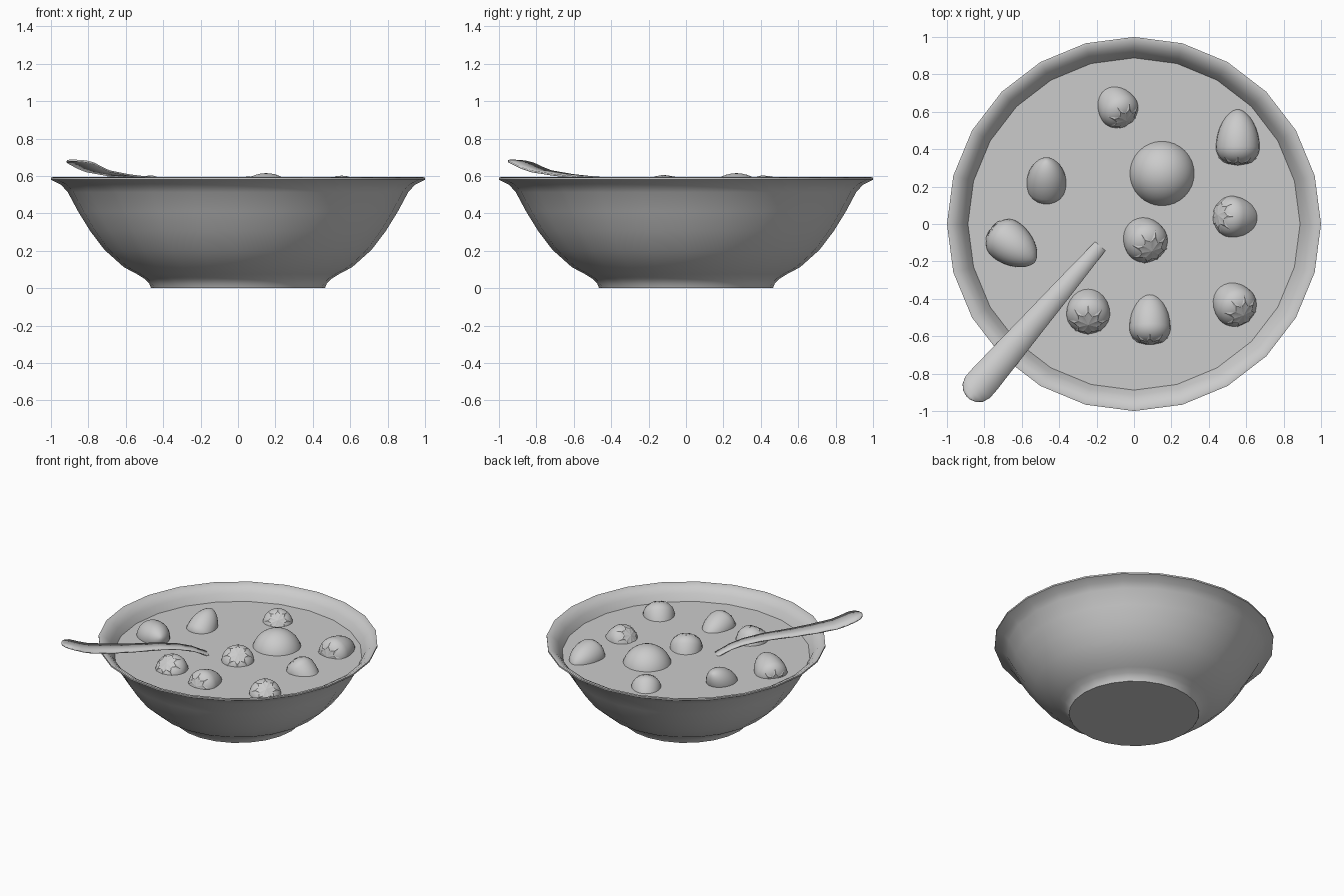
import bpy, bmesh
from math import sin, cos, pi, tau
from mathutils import Vector, Matrix

cube = bpy.data.objects.get("Cube")
if cube:
    bpy.data.objects.remove(cube, do_unlink=True)

grey = bpy.data.materials.new("plain_grey")
grey.use_nodes = True
grey.diffuse_color = (0.6, 0.6, 0.6, 1)
grey.node_tree.nodes["Principled BSDF"].inputs["Base Color"].default_value = grey.diffuse_color


def add_object(name, bm, angle=40, recalc=True):
    """Turn a bmesh into a smooth-shaded object."""
    if recalc:
        bmesh.ops.recalc_face_normals(bm, faces=bm.faces)
    mesh = bpy.data.meshes.new(name)
    bm.to_mesh(mesh)
    bm.free()
    mesh.materials.append(grey)
    obj = bpy.data.objects.new(name, mesh)
    bpy.context.collection.objects.link(obj)
    bpy.ops.object.select_all(action='DESELECT')
    bpy.context.view_layer.objects.active = obj
    obj.select_set(True)
    bpy.ops.object.shade_smooth_by_angle(angle=angle * pi / 180)
    return obj


def lathe(profile, steps):
    """Spin (radius, height) points around z."""
    bm = bmesh.new()
    verts = [bm.verts.new((r, 0, z)) for r, z in profile]
    edges = [bm.edges.new(pair) for pair in zip(verts, verts[1:])]
    bmesh.ops.spin(bm, geom=verts + edges, cent=(0, 0, 0), axis=(0, 0, 1),
                   angle=tau, steps=steps)
    bmesh.ops.remove_doubles(bm, verts=bm.verts, dist=0.0005)
    return bm


# Bowl with a foot, flared rim and inner wall
bowl_profile = [
    (0, 0), (0.465, 0), (0.475, 0.025), (0.50, 0.05), (0.54, 0.075),
    (0.61, 0.112), (0.714, 0.205), (0.79, 0.305), (0.855, 0.41),
    (0.91, 0.513), (0.945, 0.552), (1.0, 0.58), (1.0, 0.592),
    (0.985, 0.594), (0.945, 0.572), (0.915, 0.54), (0.888, 0.487),
    (0.83, 0.39), (0.69, 0.22), (0.5, 0.11), (0, 0.08)]
add_object("bowl", lathe(bowl_profile, 24), 50)

# Liquid surface
LEVEL = 0.487
bm = bmesh.new()
bmesh.ops.create_circle(bm, cap_ends=True, segments=24, radius=0.888,
                        matrix=Matrix.Translation((0, 0, LEVEL)))
add_object("liquid", bm)

# Round scoop in the middle
bm = bmesh.new()
bmesh.ops.create_uvsphere(bm, u_segments=32, v_segments=20, radius=0.18,
                          matrix=Matrix.Translation((0.15, 0.27, 0.435)))
add_object("scoop", bm)


def berry_point(theta, phi, grow=1.0):
    """Point on the berry skin: blunt at the crown (+z), tapering to the tip."""
    low = cos(theta) < 0
    r = 0.117 * sin(theta) ** (1.2 if low else 0.85) * grow
    z = cos(theta) * (0.205 if low else 0.092) * grow
    return Vector((r * cos(phi), r * sin(phi), z))


def berry(index, position, crown_dir, size=1.0):
    place = (Matrix.Translation(position)
             @ Vector(crown_dir).to_track_quat('Z', 'Y').to_matrix().to_4x4()
             @ Matrix.Scale(size, 4))
    # Body
    rings = 18
    skin = [berry_point(max(pi * i / rings, 0), 0) for i in range(rings)]
    bm = lathe([(p.x, p.z) for p in skin] + [(0, -0.205)], 24)
    bm.transform(place)
    add_object(f"berry_{index}", bm, 80)
    # Crown of thin pointed leaves
    bm = bmesh.new()
    leaves = 8
    for k in range(leaves):
        phi, half = tau * k / leaves, pi / leaves
        centre, left, right, ridge, tip = [
            bm.verts.new(berry_point(t, phi + side * half, 1.05))
            for t, side in ((0, 0), (0.4, -0.95), (0.4, 0.95), (0.6, 0), (0.98, 0))]
        for face in ((centre, left, ridge), (centre, ridge, right),
                     (left, tip, ridge), (ridge, tip, right)):
            bm.faces.new(face)
    bm.transform(place)
    add_object(f"berry_leaves_{index}", bm, 40, recalc=False)


# Berries: position, direction of the leafy end, size
berries = [
    ((-0.08, 0.61, 0.475), (0.40, -0.60, 0.55), 0.92),
    ((0.555, 0.41, 0.485), (0, -1, 0.05), 1.0),
    ((-0.468, 0.205, 0.455), (0, -0.72, -0.69), 0.93),
    ((-0.685, -0.085, 0.478), (-0.74, 0.56, -0.32), 1.0),
    ((0.52, 0.04, 0.478), (-0.75, 0.1, 0.55), 0.95),
    ((0.065, -0.095, 0.488), (0.32, -0.5, 0.75), 1.0),
    ((-0.245, -0.48, 0.482), (0, -0.6, 0.75), 1.0),
    ((0.085, -0.555, 0.478), (0, -0.95, 0.2), 0.95),
    ((0.545, -0.44, 0.482), (0.42, -0.5, 0.7), 0.98),
]
for i, args in enumerate(berries, 1):
    berry(i, *args)

# Spoon: (distance along handle, height, half width), dipped end first
spoon = [
    (-0.46, 0.41, 0.02), (-0.42, 0.40, 0.08), (-0.30, 0.38, 0.12),
    (-0.15, 0.40, 0.09), (-0.05, 0.45, 0.04), (0, 0.487, 0.037),
    (0.10, 0.535, 0.043), (0.20, 0.563, 0.049), (0.35, 0.583, 0.057),
    (0.55, 0.593, 0.067), (0.70, 0.605, 0.075), (0.86, 0.625, 0.083),
    (0.93, 0.645, 0.087), (0.99, 0.667, 0.087), (1.03, 0.677, 0.072),
    (1.055, 0.681, 0.045), (1.067, 0.682, 0.012)]
along = Vector((-0.656, -0.755, 0))
across = Vector((-along.y, along.x, 0))
start = Vector((-0.186, -0.125, 0))
bm = bmesh.new()
previous = None
for s, z, w in spoon:
    mid = start + along * s + Vector((0, 0, z))
    row = [bm.verts.new(mid + across * w * side) for side in (-1, 0, 1)]
    if previous:
        for a in (0, 1):
            bm.faces.new((previous[a], previous[a + 1], row[a + 1], row[a]))
    previous = row
handle = add_object("spoon", bm, 40)
thickness = handle.modifiers.new("thickness", 'SOLIDIFY')
thickness.thickness = 0.01
thickness.offset = 0
